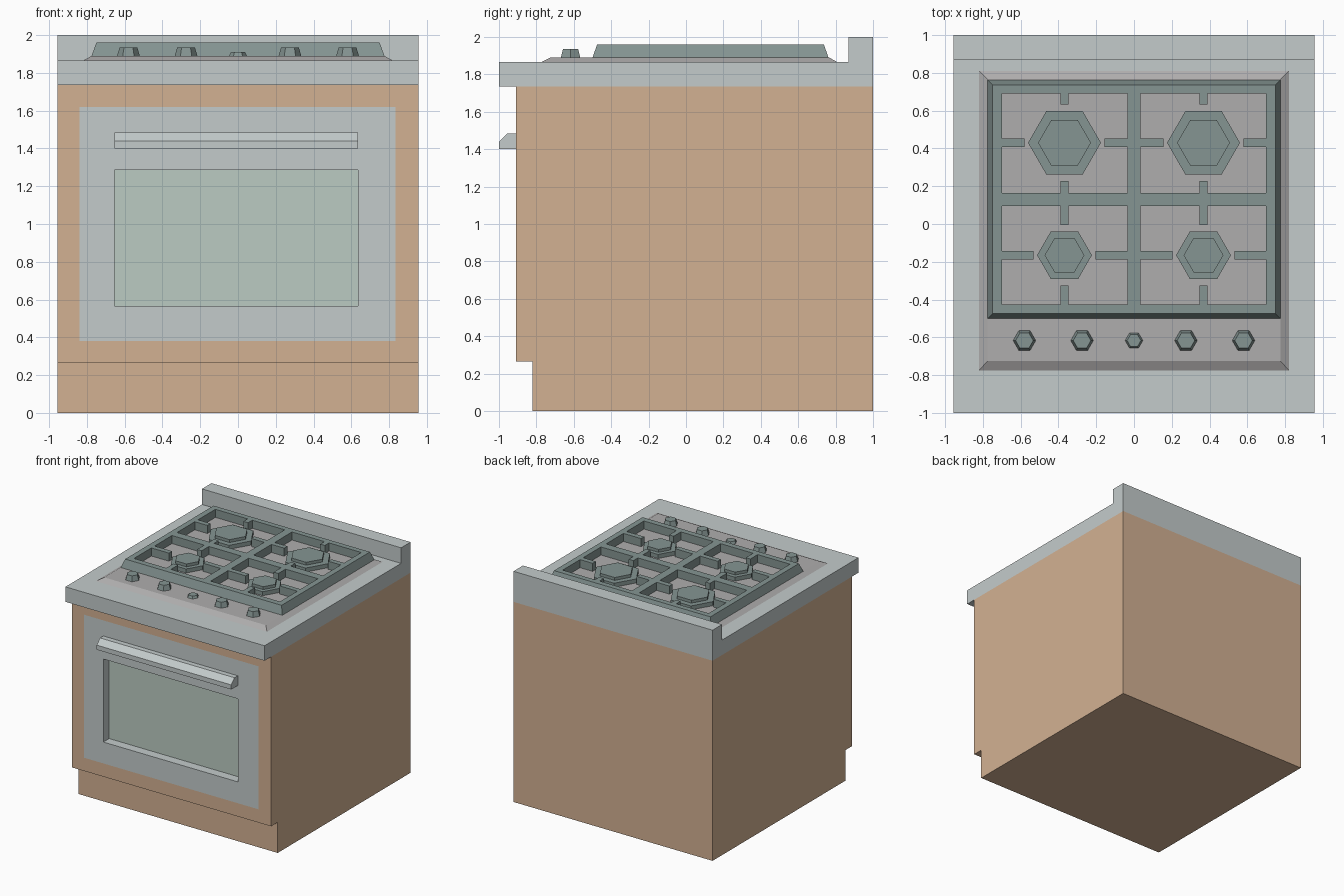
import bpy
import bmesh
from math import cos, sin, pi

cube = bpy.data.objects.get("Cube")
if cube:
    bpy.data.objects.remove(cube, do_unlink=True)


def material(name, rgb):
    mat = bpy.data.materials.new(name)
    mat.use_nodes = True
    mat.diffuse_color = (*rgb, 1)
    mat.node_tree.nodes["Principled BSDF"].inputs["Base Color"].default_value = (*rgb, 1)
    return mat


WOOD = material("tan_cabinet", (0.65, 0.44, 0.29))
STEEL = material("pale_steel", (0.55, 0.60, 0.60))
GLASS = material("window_glass", (0.50, 0.60, 0.54))
IRON = material("grate_iron", (0.235, 0.30, 0.29))
PLATE = material("hob_grey", (0.43, 0.42, 0.42))


def finish(name, bm, *mats):
    bmesh.ops.recalc_face_normals(bm, faces=bm.faces)
    mesh = bpy.data.meshes.new(name)
    bm.to_mesh(mesh)
    bm.free()
    for mat in mats:
        mesh.materials.append(mat)
    obj = bpy.data.objects.new(name, mesh)
    bpy.context.collection.objects.link(obj)
    return obj


def loft(bm, loops, ring=False):
    """Bridge matching loops of points; cap the ends, or join them into a ring."""
    rows = [[bm.verts.new(p) for p in loop] for loop in loops]
    pairs = list(zip(rows, rows[1:]))
    if ring:
        pairs.append((rows[-1], rows[0]))
    else:
        bm.faces.new(rows[0])
        bm.faces.new(rows[-1])
    for a, b in pairs:
        for i in range(len(a)):
            j = (i + 1) % len(a)
            bm.faces.new((a[i], a[j], b[j], b[i]))


def rect(x0, x1, y0, y1, z):
    return [(x0, y0, z), (x1, y0, z), (x1, y1, z), (x0, y1, z)]


def hexagon(x, y, r, z):
    return [(x + r * cos(k * pi / 3), y + r * sin(k * pi / 3), z) for k in range(6)]


def extrude_x(bm, profile, x0, x1):
    loft(bm, [[(x, y, z) for y, z in profile] for x in (x0, x1)])


def bar(bm, x0, x1, y0, y1):
    loft(bm, [rect(x0, x1, y0, y1, HOB), rect(x0, x1, y0, y1, GRATE)])


WIDTH = 0.955   # half width of the cabinet
FRONT = -0.91   # front face of the cabinet
DECK = 1.735    # underside of the worktop
TOP = 1.865     # worktop surface
HOB = 1.89      # hob plate surface
GRATE = 1.96    # grate top

# Cabinet with toe kick; the door panel and sunken window are inset in its front
bm = bmesh.new()
extrude_x(bm, [(1, 0), (-0.82, 0), (-0.82, 0.265), (FRONT, 0.265), (FRONT, DECK), (1, DECK)],
          -WIDTH, WIDTH)
bm.faces.ensure_lookup_table()
face = next(f for f in bm.faces if all(abs(v.co.y - FRONT) < 0.001 for v in f.verts))


def inset_to(face, x0, x1, z0, z1, depth=0.0):
    ring = bmesh.ops.inset_individual(bm, faces=[face], thickness=0.01)["faces"]
    mid = face.calc_center_median()
    for v in face.verts:
        v.co = (x0 if v.co.x < mid.x else x1, FRONT + depth, z0 if v.co.z < mid.z else z1)
    return ring


WINDOW = (-0.655, 0.635, 0.565, 1.285)
inset_to(face, -0.84, 0.835, 0.38, 1.62)
for f in inset_to(face, *WINDOW) + inset_to(face, *WINDOW, depth=0.08):
    f.material_index = 1
face.material_index = 2
finish("cabinet", bm, WOOD, STEEL, GLASS)

# Door handle
bm = bmesh.new()
extrude_x(bm, [(FRONT, 1.4), (-1, 1.4), (-1, 1.44), (-0.955, 1.485), (FRONT, 1.485)], -0.655, 0.635)
finish("door_handle", bm, STEEL)

# Worktop with rear upstand
bm = bmesh.new()
extrude_x(bm, [(-1, DECK), (-1, TOP), (0.87, TOP), (0.87, 2), (1, 2), (1, DECK)], -WIDTH, WIDTH)
finish("worktop", bm, STEEL)

# Hob plate with sloped rim
bm = bmesh.new()
loft(bm, [rect(-0.82, 0.82, -0.775, 0.81, TOP), rect(-0.775, 0.775, -0.725, 0.765, HOB)])
finish("hob_plate", bm, PLATE)

# Grate: sloped outer frame
bm = bmesh.new()
inner = (-0.7, 0.7, -0.425, 0.69)
loft(bm, [rect(-0.775, 0.775, -0.5, 0.762, HOB), rect(-0.75, 0.75, -0.475, 0.737, GRATE),
          rect(*inner, GRATE), rect(*inner, HOB)], ring=True)

# Grate: cross bars, and four fingers around each burner
bar(bm, -0.035, 0.035, -0.425, 0.69)
BURNERS = [(0.43, 0.193, 0.095 + 0.07, 0.69, 0.022), (-0.165, 0.145, -0.425, 0.095, 0.022)]
BURNER_X = 0.368
for side in (-1, 1):
    bar(bm, *sorted((side * 0.035, side * 0.7)), 0.095, 0.165)
    for y, r, y0, y1, w in BURNERS:
        reach_x, reach_y = r + 0.018, r * 0.866 + 0.035
        bar(bm, *sorted((side * 0.035, side * (BURNER_X - reach_x))), y - w, y + w)
        bar(bm, *sorted((side * (BURNER_X + reach_x), side * 0.7)), y - w, y + w)
        cx = side * BURNER_X
        bar(bm, cx - w, cx + w, y0, y - reach_y)
        bar(bm, cx - w, cx + w, y + reach_y, y1)
finish("grate", bm, IRON)

# Stepped hexagonal burners
for side, label in ((-1, "right"), (1, "left")):
    for (y, r, *_), place in zip(BURNERS, ("rear", "front")):
        bm = bmesh.new()
        steps = [(r, HOB), (r, 1.925), (r * 0.725, 1.925), (r * 0.725, 1.95)]
        loft(bm, [hexagon(side * BURNER_X, y, s, z) for s, z in steps])
        finish(f"{place}_{label}_burner", bm, IRON)

# Tapered control knobs, the middle one smaller
for i, x in enumerate((-0.58, -0.275, 0, 0.275, 0.58)):
    r, top = (0.047, 1.91) if x == 0 else (0.06, 1.935)
    bm = bmesh.new()
    loft(bm, [hexagon(x, -0.617, r, HOB), hexagon(x, -0.617, r * 0.78, top)])
    finish(f"knob_{i + 1}", bm, IRON)
